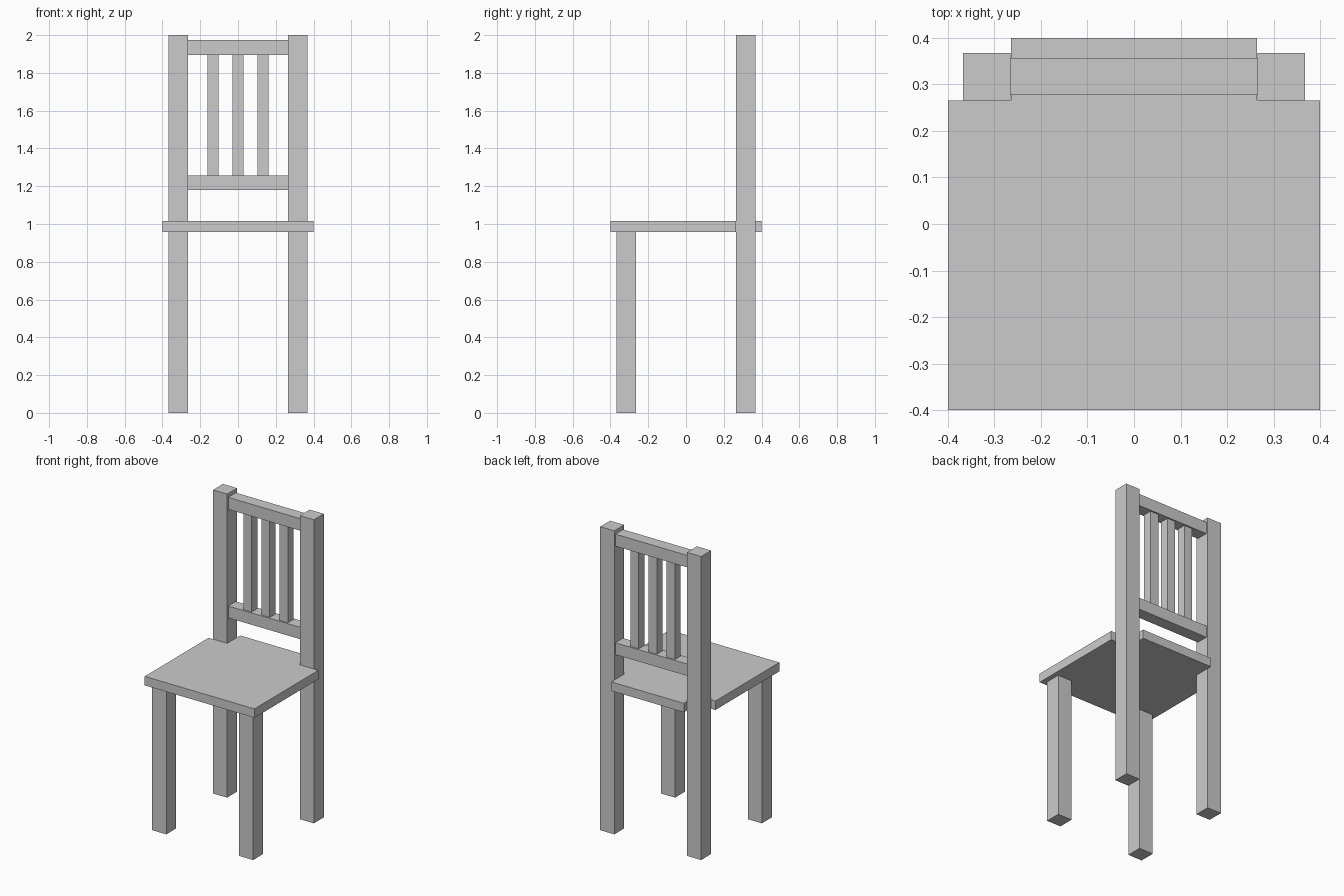
import bpy
import bmesh

if "Cube" in bpy.data.objects:
    bpy.data.objects.remove(bpy.data.objects["Cube"])

SEAT_BOTTOM, SEAT_TOP = 0.958, 1.017
LEG_IN, LEG_OUT = 0.265, 0.368


def finish(name, bm):
    bmesh.ops.recalc_face_normals(bm, faces=bm.faces)
    mesh = bpy.data.meshes.new(name)
    bm.to_mesh(mesh)
    bm.free()
    obj = bpy.data.objects.new(name, mesh)
    bpy.context.collection.objects.link(obj)
    return obj


def box(name, x, y, z):
    """Box from (min, max) ranges on each axis."""
    bm = bmesh.new()
    bmesh.ops.create_cube(bm, size=1)
    for v in bm.verts:
        v.co = [r[0] if c < 0 else r[1] for c, r in zip(v.co, (x, y, z))]
    return finish(name, bm)


def prism(name, outline, z0, z1):
    """Flat outline extruded upwards."""
    bm = bmesh.new()
    face = bm.faces.new([bm.verts.new((x, y, z0)) for x, y in outline])
    top = bmesh.ops.extrude_face_region(bm, geom=[face], use_keep_orig=True)
    for item in top["geom"]:
        if isinstance(item, bmesh.types.BMVert):
            item.co.z = z1
    return finish(name, bm)


# Seat, with the rear corners cut out around the back posts
right_side = [(0.4, -0.4), (0.4, LEG_IN), (0.264, LEG_IN), (0.264, 0.4)]
left_side = [(-x, y) for x, y in reversed(right_side)]
prism("seat", right_side + left_side, SEAT_BOTTOM, SEAT_TOP)

# Front legs and full-height back posts
for side, x in (("left", (-LEG_OUT, -LEG_IN)), ("right", (LEG_IN, LEG_OUT))):
    box(f"front_leg_{side}", x, (-LEG_OUT, -LEG_IN), (0, SEAT_BOTTOM))
    box(f"back_post_{side}", x, (LEG_IN, LEG_OUT), (0, 2))

# Backrest rails
box("lower_rail", (-LEG_IN, LEG_IN), (0.277, 0.357), (1.18, 1.258))
box("upper_rail", (-LEG_IN, LEG_IN), (0.277, 0.357), (1.895, 1.974))

# Backrest slats
for i in (-1, 0, 1):
    cx = i * 0.132
    box(f"back_slat_{i + 2}", (cx - 0.03, cx + 0.03), (0.287, 0.347), (1.258, 1.895))
